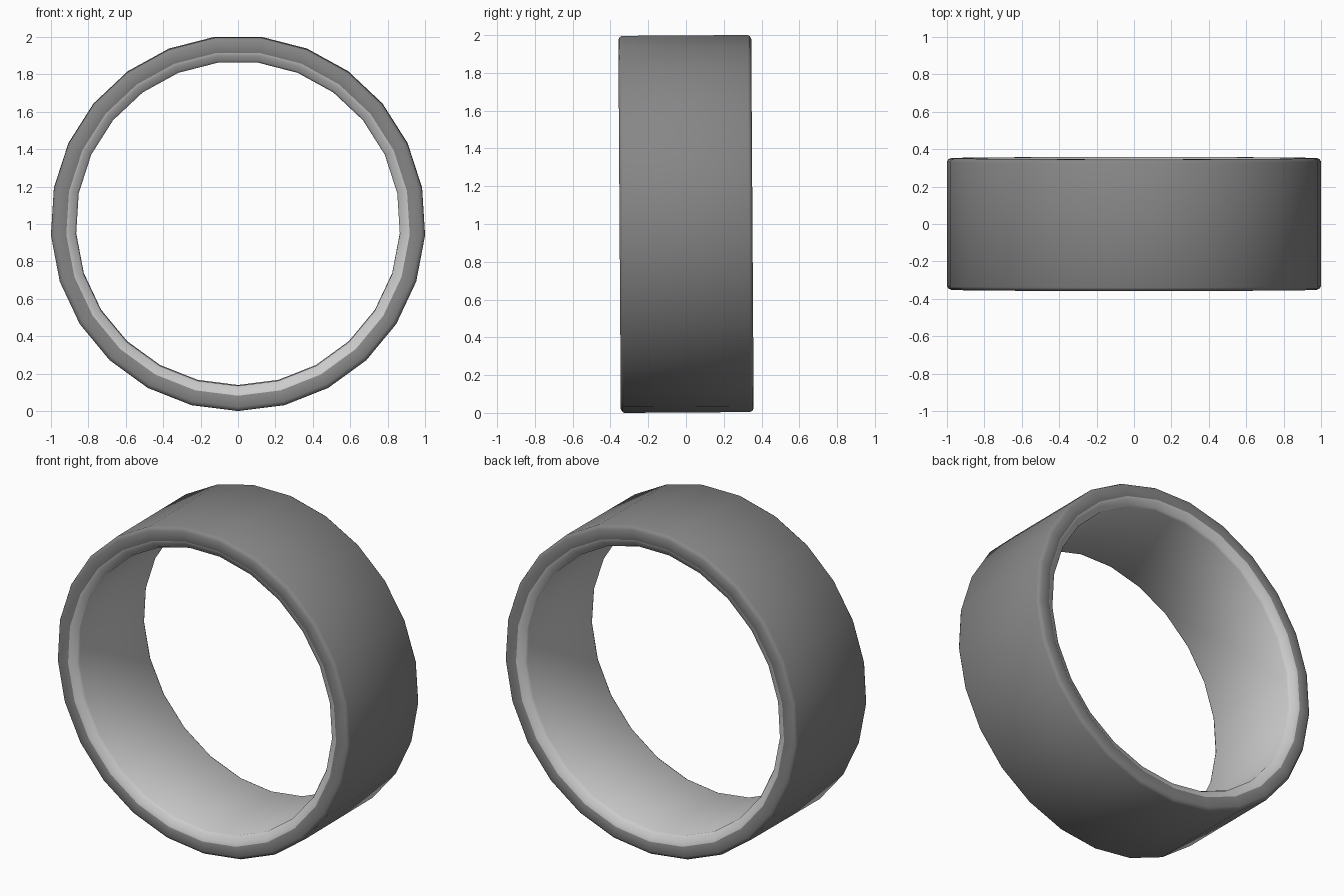
import bpy, bmesh
from math import sin, cos, tau, radians
from mathutils import Matrix

if "Cube" in bpy.data.objects:
    bpy.data.objects.remove(bpy.data.objects["Cube"])

SIDES = 25
# half cross-section as (radius, y), outside to inside; the other half is mirrored
outer = [(1.002, 0.333), (0.995, 0.345), (0.98, 0.352), (0.92, 0.352)]
inner = [(0.903, 0.341), (0.876, 0.329), (0.867, 0.314)]
half = outer + inner
profile = half + [(r, -y) for r, y in reversed(half)]
n = len(profile)
lining = range(len(outer) - 1, n - len(outer))   # profile segments of the pale inside

# band: sweep the closed profile round the y axis, one corner pointing down
bm = bmesh.new()
rings = []
for i in range(SIDES):
    a = tau * i / SIDES
    rings.append([bm.verts.new((r * sin(a), y, -r * cos(a))) for r, y in profile])
for i in range(SIDES):
    p, q = rings[i], rings[(i + 1) % SIDES]
    for j in range(n):
        k = (j + 1) % n
        f = bm.faces.new((p[j], q[j], q[k], p[k]))
        f.material_index = 1 if j in lining else 0
bmesh.ops.recalc_face_normals(bm, faces=bm.faces)

# very slight backward lean, then rest on the ground
bmesh.ops.transform(bm, matrix=Matrix.Rotation(radians(0.38), 4, 'X'), verts=bm.verts)
low = min(v.co.z for v in bm.verts)
bmesh.ops.translate(bm, vec=(0, 0, -low), verts=bm.verts)

mesh = bpy.data.meshes.new("ring_band")
bm.to_mesh(mesh)
bm.free()

# dark outside, pale inside
for name, v in (("dark_grey", 0.24), ("pale_grey", 0.8)):
    mat = bpy.data.materials.new(name)
    mat.diffuse_color = (v, v, v, 1)
    mat.use_nodes = True
    mat.node_tree.nodes["Principled BSDF"].inputs["Base Color"].default_value = mat.diffuse_color
    mesh.materials.append(mat)

ring = bpy.data.objects.new("ring_band", mesh)
bpy.context.collection.objects.link(ring)
bpy.context.view_layer.objects.active = ring
ring.select_set(True)
bpy.ops.object.shade_smooth_by_angle(angle=radians(75))
